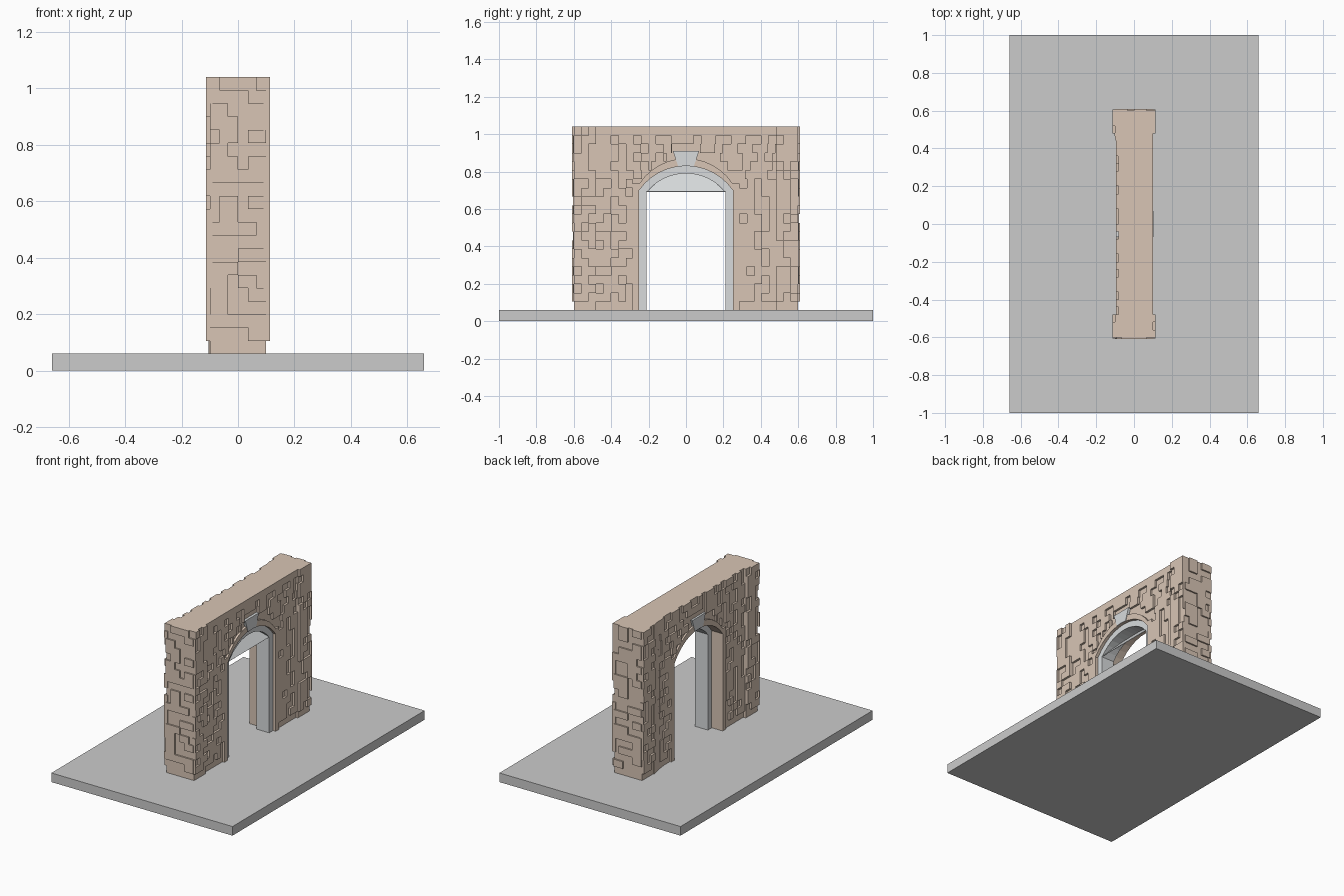
import bpy, bmesh, math, random

if "Cube" in bpy.data.objects:
    bpy.data.objects.remove(bpy.data.objects["Cube"])
random.seed(7)


def material(name, col):
    m = bpy.data.materials.new(name)
    m.diffuse_color = (*col, 1)
    m.use_nodes = True
    m.node_tree.nodes["Principled BSDF"].inputs["Base Color"].default_value = m.diffuse_color
    return m


BRICK = material("brick", (0.69, 0.56, 0.46))
STONE = material("trim_stone", (0.69, 0.71, 0.72))
SLAB = material("slab_stone", (0.58, 0.58, 0.58))


def finish(name, bm, mat):
    bmesh.ops.recalc_face_normals(bm, faces=bm.faces)
    me = bpy.data.meshes.new(name)
    bm.to_mesh(me)
    bm.free()
    me.materials.append(mat)
    ob = bpy.data.objects.new(name, me)
    bpy.context.collection.objects.link(ob)
    return ob


def add_prism(bm, low, high):
    """Solid between two matching loops of 3D points."""
    a = [bm.verts.new(p) for p in low]
    b = [bm.verts.new(p) for p in high]
    bm.faces.new(a)
    bm.faces.new(b[::-1])
    for i in range(len(a)):
        j = (i + 1) % len(a)
        bm.faces.new((a[i], a[j], b[j], b[i]))


def add_box(bm, x0, x1, y0, y1, z0, z1):
    ring = [(x0, y0), (x1, y0), (x1, y1), (x0, y1)]
    add_prism(bm, [(x, y, z0) for x, y in ring], [(x, y, z1) for x, y in ring])


def add_profile(bm, loop, x0, x1):
    add_prism(bm, [(x0, y, z) for y, z in loop], [(x1, y, z) for y, z in loop])


def arc(half, spring, apex, n=12):
    """Segmental arch points (y, z) from -half to +half."""
    h = apex - spring
    r = (half * half + h * h) / (2 * h)
    a = math.asin(half / r)
    return [(r * math.sin(t), apex - r + r * math.cos(t))
            for t in (-a + 2 * a * i / n for i in range(n + 1))]


FLOOR, TOP = 0.06, 1.04
inner = arc(0.21, 0.69, 0.79)
mid = arc(0.25, 0.70, 0.83)
outer = arc(0.25, 0.735, 0.87)

# ground slab
bm = bmesh.new()
add_box(bm, -0.66, 0.66, -1, 1, 0, FLOOR)
finish("ground_slab", bm, SLAB)

# wall with arched opening
bm = bmesh.new()
loop = [(-0.5, TOP), (-0.5, FLOOR), (-0.25, FLOOR)] + mid + [(0.25, FLOOR), (0.5, FLOOR), (0.5, TOP)]
add_profile(bm, loop, -0.082, 0.086)
finish("wall", bm, BRICK)

# end pillars, and the flared shoulder behind one of them
bm = bmesh.new()
for s in (-1, 1):
    add_box(bm, -0.1, 0.1, *sorted((s * 0.48, s * 0.6)), FLOOR, TOP)
finish("end_pillars", bm, BRICK)
bm = bmesh.new()
ring = [(-0.08, 0.32), (-0.08, 0.481), (-0.105, 0.481), (-0.09, 0.41)]
add_prism(bm, [(x, y, FLOOR) for x, y in ring], [(x, y, TOP) for x, y in ring])
finish("flared_shoulder", bm, BRICK)

# plain brick surround: arch band and jamb strips on both faces
bm = bmesh.new()
for x0, x1 in ((-0.093, -0.08), (0.08, 0.1)):
    add_profile(bm, mid + outer[::-1], x0, x1)
    for s in (-1, 1):
        add_box(bm, x0, x1, *sorted((s * 0.25, s * 0.285)), FLOOR, 0.735)
finish("arch_surround", bm, BRICK)

# door frame of pale stone
bm = bmesh.new()
add_profile(bm, [(-0.25, FLOOR)] + mid + [(0.25, FLOOR), (0.21, FLOOR)]
            + inner[::-1] + [(-0.21, FLOOR)], -0.012, 0.08)
finish("door_frame", bm, STONE)

# sloping panel under the arch
bm = bmesh.new()
bottom = [(0.08 - (z - 0.69) * 0.9, y, z) for y, z in inner]
add_prism(bm, bottom, [(x + 0.002, y, z + 0.002) for x, y, z in bottom])
finish("arch_panel", bm, STONE)

# keystone
bm = bmesh.new()
key = [p for p in arc(0.25, 0.70, 0.83, 14) if abs(p[0]) < 0.08]
add_profile(bm, key + [(0.07, 0.91), (-0.07, 0.91)], -0.095, 0.103)
finish("keystone", bm, STONE)

ROWS = 20
H = (TOP - 0.105) / ROWS


def runs(a, b, unit):
    """Random alternating raised stretches between a and b."""
    out, p, up = [], a, random.random() < 0.6
    while p < b - 1e-4:
        w = unit * random.choice((1, 2, 2, 3) if up else (1, 1, 2))
        q = min(p + w, b)
        if up:
            out.append((p, q))
        p, up = q, not up
    return out


def hole(z):
    """Half width kept clear of bricks at height z."""
    if z < 0.735:
        return 0.285
    if z > 0.87:
        return 0.075 if z < 0.91 else 0
    return max(0.075, 0.25 * math.sqrt((0.872 - z) / 0.137) + 0.01)


# raised bricks on the wall faces
bm = bmesh.new()
for r in range(ROWS):
    z = 0.105 + r * H
    h = hole(z)
    for x0, x1 in ((-0.095, -0.07), (0.07, 0.1)):
        for a, b in ((-0.48, -h), (h, 0.48)):
            if r == ROWS - 1 and x1 > 0.09:
                stretch = [(a, b)]
            else:
                stretch = runs(a, b, 0.04)
            for p, q in stretch:
                add_box(bm, x0, x1, p, q, z, z + H)
finish("wall_bricks", bm, BRICK)

# raised bricks on the pillar faces and ends
bm = bmesh.new()
for r in range(ROWS):
    z = 0.105 + r * H
    for s in (-1, 1):
        for t in (-1, 1):
            for p, q in runs(0.48, 0.605, 0.04):
                add_box(bm, *sorted((t * 0.09, t * 0.114)), *sorted((s * p, s * q)), z, z + H)
        for a, b in ((-0.1, 0), (0, 0.1)):
            if random.random() < 0.65:
                w = random.choice((0.065, 0.065, 0.1))
                p = a if random.random() < 0.5 else b - w
                add_box(bm, p, p + w, *sorted((s * 0.59, s * 0.61)), z, z + H)
finish("pillar_bricks", bm, BRICK)
